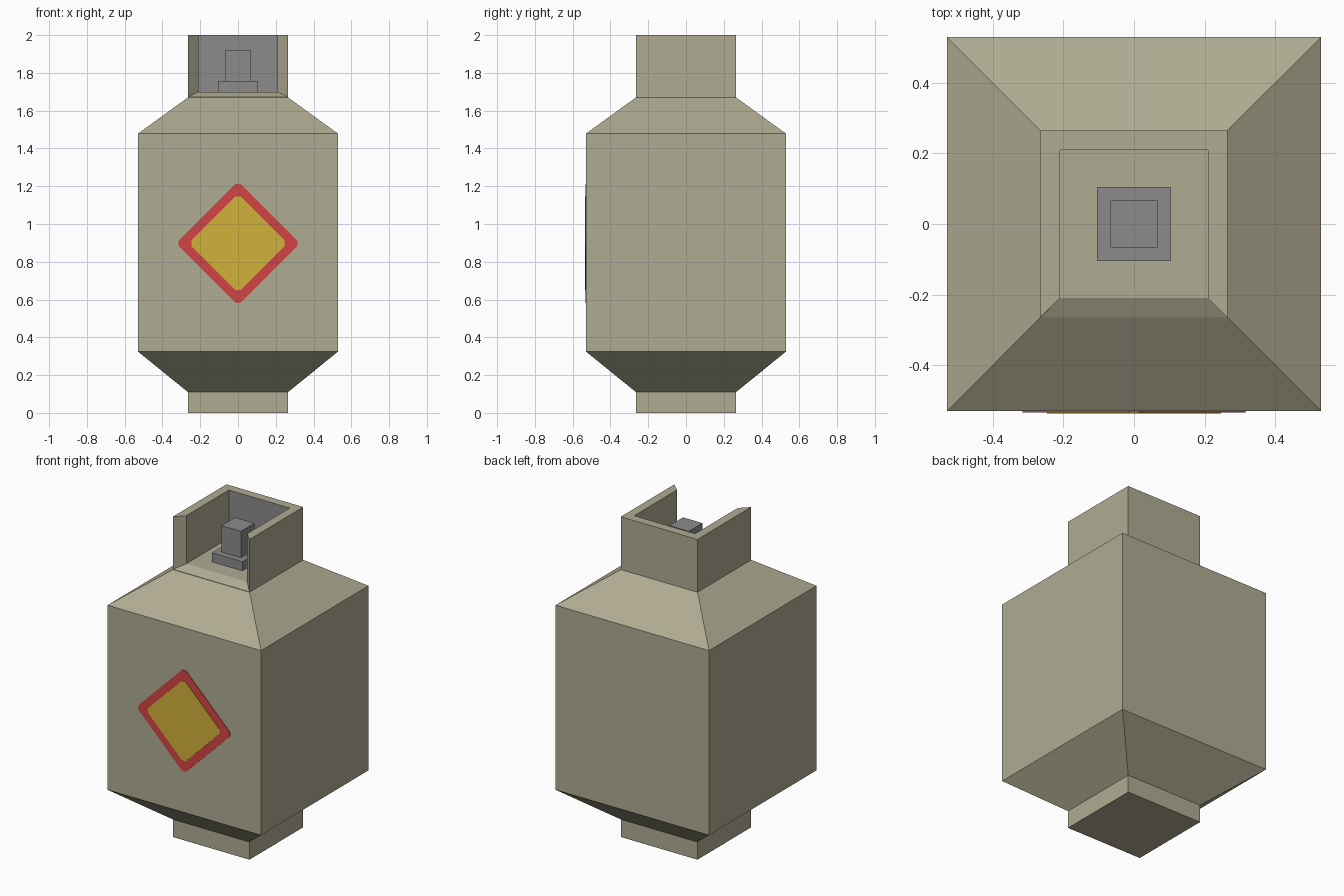
import bpy, bmesh

if "Cube" in bpy.data.objects:
    bpy.data.objects.remove(bpy.data.objects["Cube"])


def material(name, rgb):
    m = bpy.data.materials.new(name)
    m.diffuse_color = (*rgb, 1)
    m.use_nodes = True
    m.node_tree.nodes["Principled BSDF"].inputs["Base Color"].default_value = m.diffuse_color
    return m


OLIVE = material("olive_paint", (0.43, 0.41, 0.29))
GREY = material("grey_metal", (0.26, 0.26, 0.26))
RED = material("red_label", (0.65, 0.06, 0.054))
YELLOW = material("yellow_label", (0.64, 0.44, 0.042))


def finish(name, bm, *mats):
    bmesh.ops.recalc_face_normals(bm, faces=bm.faces)
    me = bpy.data.meshes.new(name)
    bm.to_mesh(me)
    bm.free()
    for m in mats:
        me.materials.append(m)
    ob = bpy.data.objects.new(name, me)
    bpy.context.collection.objects.link(ob)
    return ob


def square_stack(name, profile, mat):
    """Closed square solid through (half width, z) levels."""
    bm = bmesh.new()
    rings = [[bm.verts.new((sx * h, sy * h, z))
              for sx, sy in ((-1, -1), (1, -1), (1, 1), (-1, 1))]
             for h, z in profile]
    for a, b in zip(rings, rings[1:]):
        for i in range(4):
            j = (i + 1) % 4
            bm.faces.new((a[i], a[j], b[j], b[i]))
    bm.faces.new(rings[0])
    bm.faces.new(rings[-1])
    return finish(name, bm, mat)


def prism(bm, points, offset):
    """Extrude an outline of 3D points along an offset."""
    face = bm.faces.new([bm.verts.new(p) for p in points])
    out = bmesh.ops.extrude_face_region(bm, geom=[face], use_keep_orig=True)
    verts = [g for g in out["geom"] if isinstance(g, bmesh.types.BMVert)]
    bmesh.ops.translate(bm, vec=offset, verts=verts)


# Tank body with foot and shoulders, and the raised floor inside the collar
square_stack("tank_body", [(0.265, 0), (0.265, 0.11), (0.53, 0.325),
                           (0.53, 1.478), (0.265, 1.67)], OLIVE)
square_stack("collar_floor", [(0.264, 1.665), (0.264, 1.672), (0.21, 1.70)], OLIVE)

# Valve: flange and block in one stepped solid
square_stack("valve", [(0.105, 1.69), (0.105, 1.757), (0.067, 1.757),
                       (0.067, 1.922)], GREY)

# Collar open at the front, with mitred wall ends
O, I = 0.265, 0.21
outline = [(-O, -O), (-O, O), (O, O), (O, -O), (I, -I), (I, I), (-I, I), (-I, -I)]
bm = bmesh.new()
prism(bm, [(x, y, 1.67) for x, y in outline], (0, 0, 0.33))
collar = finish("collar", bm, OLIVE, GREY)
# the inner back wall is grey
for p in collar.data.polygons:
    if p.normal.y < -0.9 and p.center.y > 0:
        p.material_index = 1


# Diamond label plates with blunt tips on the front
def diamond(name, r, blunt, y, depth, mat):
    z0 = 0.898
    pts = []
    for dx, dz in ((1, 0), (0, 1), (-1, 0), (0, -1)):
        for s in (-1, 1):
            pts.append((dx * r - s * dz * blunt, y, z0 + dz * r + s * dx * blunt))
    bm = bmesh.new()
    prism(bm, pts, (0, -depth, 0))
    finish(name, bm, mat)


diamond("label_border", 0.315, 0.014, -0.529, 0.004, RED)
diamond("label_centre", 0.247, 0.014, -0.529, 0.007, YELLOW)
